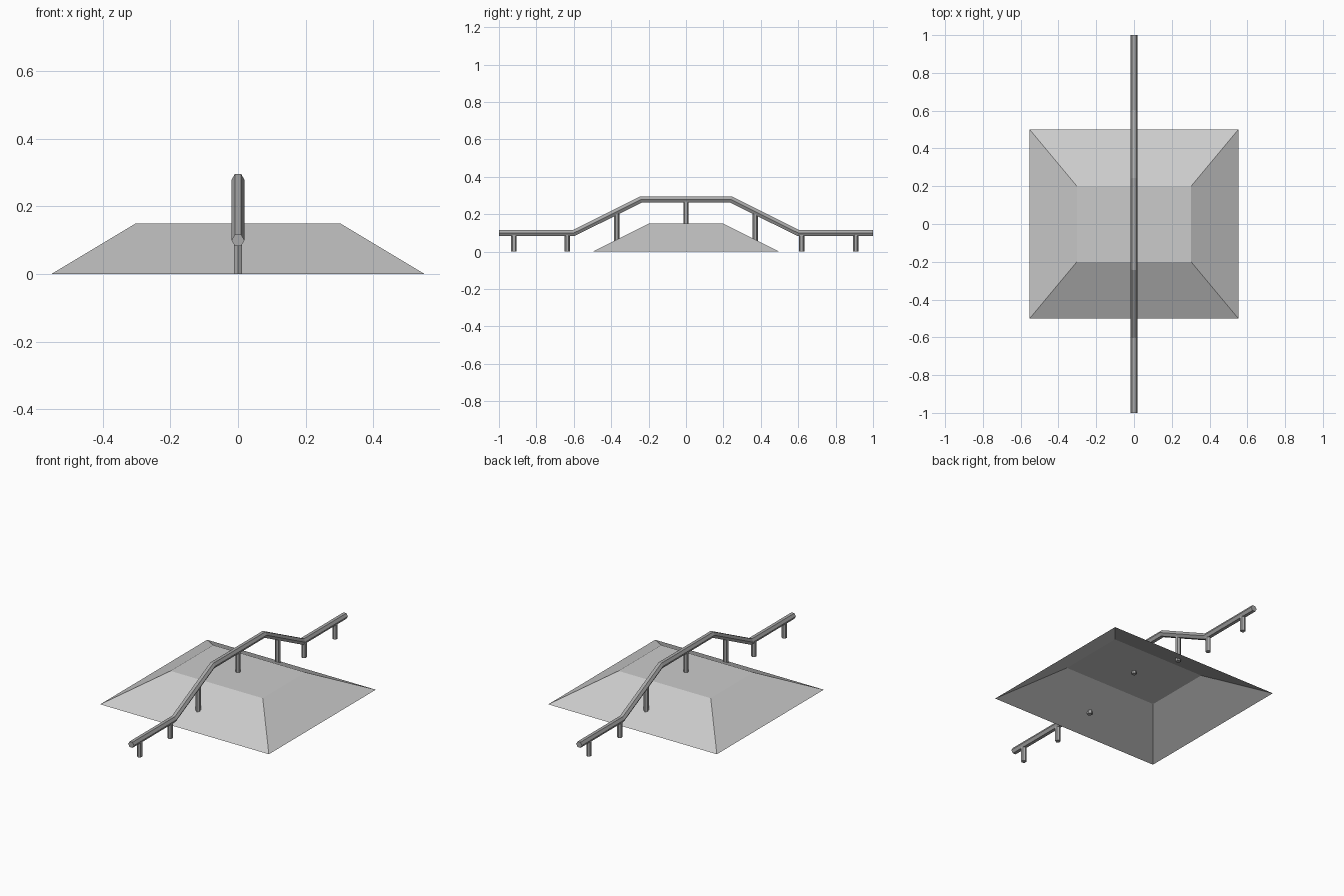
import bpy, bmesh, math
from mathutils import Vector

cube = bpy.data.objects.get("Cube")
if cube:
    bpy.data.objects.remove(cube, do_unlink=True)


def material(name, color):
    m = bpy.data.materials.new(name)
    m.use_nodes = True
    m.diffuse_color = color
    m.node_tree.nodes["Principled BSDF"].inputs["Base Color"].default_value = color
    return m


concrete = material("concrete grey", (0.6, 0.6, 0.6, 1))
steel = material("steel grey", (0.4, 0.4, 0.4, 1))


def finish(name, bm, mat):
    mesh = bpy.data.meshes.new(name)
    bm.to_mesh(mesh)
    bm.free()
    mesh.materials.append(mat)
    obj = bpy.data.objects.new(name, mesh)
    bpy.context.collection.objects.link(obj)
    return obj


# Ramp: open-bottomed shell with four sloping sides and a flat top
bm = bmesh.new()
corners = [(-1, -1), (1, -1), (1, 1), (-1, 1)]
base = [bm.verts.new((0.552 * x, 0.5 * y, 0)) for x, y in corners]
deck = [bm.verts.new((0.302 * x, 0.2 * y, 0.15)) for x, y in corners]
bm.faces.new(deck)
for i in range(4):
    j = (i + 1) % 4
    bm.faces.new((base[i], base[j], deck[j], deck[i]))
finish("ramp", bm, concrete)

# Handrail: hexagonal tube swept along a mitred path
SIDES, RADIUS = 6, 0.019
path = [Vector((0, y, z)) for y, z in
        [(-1, 0.1), (-0.6, 0.1), (-0.24, 0.279), (0.24, 0.279), (0.6, 0.1), (1, 0.1)]]
bm = bmesh.new()
rings = []
for i, p in enumerate(path):
    into = (p - path[max(i - 1, 0)]).normalized()
    out = (path[min(i + 1, len(path) - 1)] - p).normalized()
    along = (into + out).normalized()
    up = Vector((1, 0, 0)).cross(along)
    miter = 1 / max(along.dot(into), along.dot(out))
    ring = []
    for k in range(SIDES):
        a = math.tau * k / SIDES
        ring.append(bm.verts.new(p + Vector((RADIUS * math.cos(a), 0, 0))
                                 + up * (RADIUS * miter * math.sin(a))))
    rings.append(ring)
for r, s in zip(rings, rings[1:]):
    for k in range(SIDES):
        n = (k + 1) % SIDES
        bm.faces.new((r[k], r[n], s[n], s[k]))
bm.faces.new(rings[0])
bm.faces.new(rings[-1])
bmesh.ops.recalc_face_normals(bm, faces=bm.faces)
finish("handrail", bm, steel)


# Posts: (name, y, bottom, top)
def post(name, y, bottom, top):
    bpy.ops.mesh.primitive_cylinder_add(vertices=6, radius=0.0145, depth=top - bottom,
                                        location=(0, y, (top + bottom) / 2))
    obj = bpy.context.object
    obj.name = name
    obj.data.materials.append(steel)


post("front_end_post", -0.92, 0, 0.1)
post("front_foot_post", -0.635, 0, 0.1)
post("front_slope_post", -0.37, 0.05, 0.212)
post("middle_post", 0, 0.135, 0.278)
post("back_slope_post", 0.37, 0.05, 0.212)
post("back_foot_post", 0.618, 0, 0.1)
post("back_end_post", 0.907, 0, 0.1)
